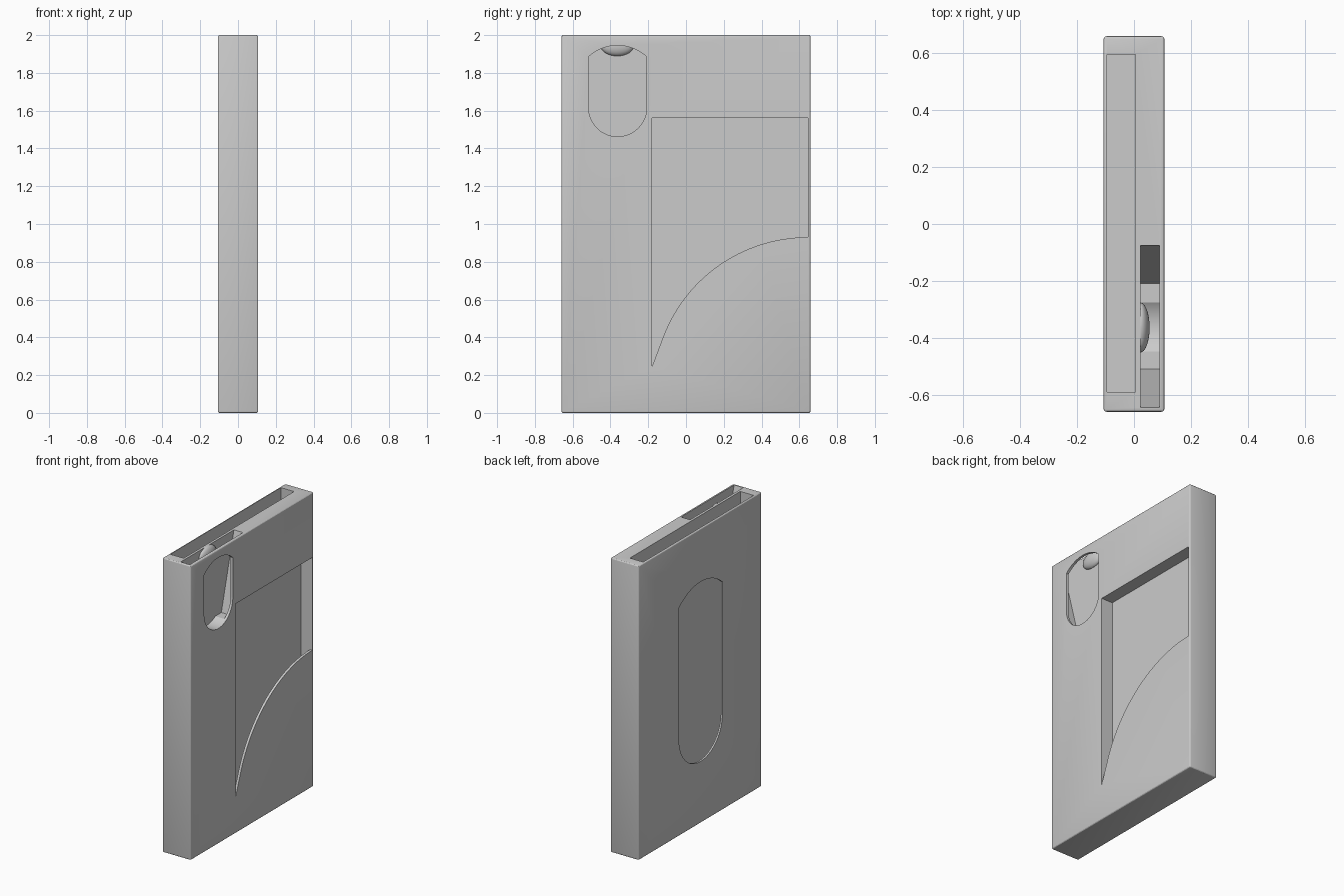
import bpy, bmesh, math

cube = bpy.data.objects.get("Cube")
if cube:
    bpy.data.objects.remove(cube, do_unlink=True)

grey = bpy.data.materials.new("plain_grey")
grey.use_nodes = True
colour = (0.6, 0.6, 0.6, 1)
grey.diffuse_color = colour
grey.node_tree.nodes["Principled BSDF"].inputs["Base Color"].default_value = colour


def prism(name, profile, x0, x1):
    """Extrude a (y, z) outline from x0 to x1."""
    bm = bmesh.new()
    face = bm.faces.new([bm.verts.new((x0, y, z)) for y, z in profile])
    new = bmesh.ops.extrude_face_region(bm, geom=[face])["geom"]
    moved = [v for v in new if isinstance(v, bmesh.types.BMVert)]
    bmesh.ops.translate(bm, verts=moved, vec=(x1 - x0, 0, 0))
    bmesh.ops.recalc_face_normals(bm, faces=bm.faces)
    mesh = bpy.data.meshes.new(name)
    bm.to_mesh(mesh)
    bm.free()
    obj = bpy.data.objects.new(name, mesh)
    bpy.context.collection.objects.link(obj)
    mesh.materials.append(grey)
    return obj


def rect(y0, y1, z0, z1):
    return [(y0, z0), (y1, z0), (y1, z1), (y0, z1)]


def arc(cy, cz, r, a0, a1, n=24):
    angles = [a0 + (a1 - a0) * i / n for i in range(n + 1)]
    return [(cy + r * math.cos(a), cz + r * math.sin(a)) for a in angles]


def thumb_window(cy, half, bottom, side_top, rise):
    """Half-round bottom, straight sides and a shallow arched top."""
    r = (half * half + rise * rise) / (2 * rise)
    a = math.asin(half / r)
    low = arc(cy, bottom + half, half, math.pi, 2 * math.pi)
    high = arc(cy, side_top + rise - r, r, math.pi / 2 - a, math.pi / 2 + a, 16)
    return low + high


def apply_modifiers(obj):
    bpy.ops.object.select_all(action='DESELECT')
    obj.select_set(True)
    bpy.context.view_layer.objects.active = obj
    for name in [m.name for m in obj.modifiers]:
        bpy.ops.object.modifier_apply(modifier=name)


# Case block with softened edges
body = prism("case_body", rect(-0.66, 0.66, 0, 2), -0.107, 0.107)
bevel = body.modifiers.new("soft_edges", 'BEVEL')
bevel.width = 0.01
bevel.segments = 3
apply_modifiers(body)

inner, outer = 0.022, 0.09
# Curved lower edge of the large side opening
opening = [(-0.18, 1.56), (-0.18, 0.245)]
opening += arc(0.645, 0.11, 0.82, math.pi - math.acos(0.775 / 0.82), math.pi / 2, 32)
opening += [(0.645, 1.56)]
# Funnel-shaped slot in the top
funnel = [(-0.645, 2.1), (-0.645, 2), (-0.51, 1.49),
          (-0.21, 1.49), (-0.075, 2), (-0.075, 2.1)]

cutters = [
    prism("card_pocket", rect(-0.59, 0.595, 0.1, 2.1), -0.095, 0.005),
    prism("card_thumb_slot", thumb_window(-0.005, 0.233, 0.42, 1.55, 0.09), -0.2, -0.05),
    prism("funnel_slot", funnel, inner, outer),
    prism("funnel_window", thumb_window(-0.362, 0.154, 1.463, 1.885, 0.06), inner, 0.2),
    prism("side_pocket", rect(-0.18, 0.645, 0.1, 1.56), inner, outer),
    prism("side_opening", opening, inner, 0.2),
]
for cutter in cutters:
    cutter.hide_render = True
    cut = body.modifiers.new(cutter.name, 'BOOLEAN')
    cut.operation = 'DIFFERENCE'
    cut.solver = 'EXACT'
    cut.object = cutter
apply_modifiers(body)
for cutter in cutters:
    bpy.data.objects.remove(cutter, do_unlink=True)
bpy.ops.object.shade_smooth_by_angle(angle=math.radians(25))

# Retaining bump on the back wall of the funnel slot
bpy.ops.mesh.primitive_uv_sphere_add(segments=32, ring_count=16, location=(inner, -0.364, 1.945))
bump = bpy.context.object
bump.name = "retaining_bump"
bump.scale = (0.033, 0.088, 0.056)
bump.data.materials.append(grey)
bpy.ops.object.shade_smooth()
# Trim the half buried in the wall
bm = bmesh.new()
bm.from_mesh(bump.data)
bmesh.ops.bisect_plane(bm, geom=bm.verts[:] + bm.edges[:] + bm.faces[:], plane_co=(0, 0, 0),
                       plane_no=(1, 0, 0), clear_inner=True)
bm.to_mesh(bump.data)
bm.free()
